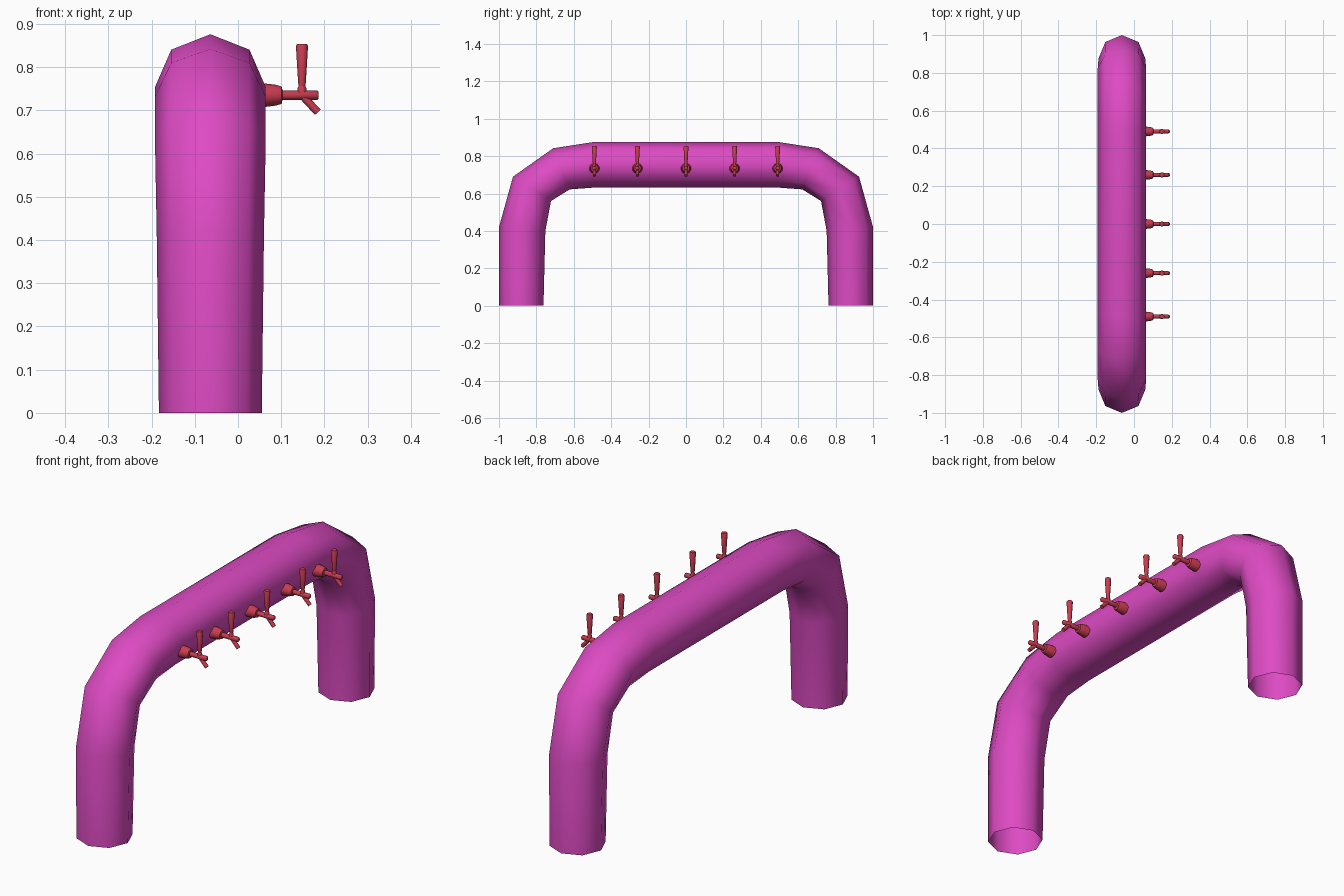
import bpy, bmesh, math
from mathutils import Vector

if "Cube" in bpy.data.objects:
    bpy.data.objects.remove(bpy.data.objects["Cube"])


def material(name, color):
    m = bpy.data.materials.new(name)
    m.diffuse_color = (*color, 1)
    m.use_nodes = True
    m.node_tree.nodes["Principled BSDF"].inputs["Base Color"].default_value = m.diffuse_color
    return m


def loft(bm, rings, cap):
    """Skin consecutive rings of points with quads, optionally closing the ends."""
    vs = [[bm.verts.new(p) for p in r] for r in rings]
    n = len(vs[0])
    for a, b in zip(vs, vs[1:]):
        for i in range(n):
            j = (i + 1) % n
            bm.faces.new((a[i], a[j], b[j], b[i]))
    if cap:
        bm.faces.new(vs[0][::-1])
        bm.faces.new(vs[-1])


def turned(bm, origin, direction, profile, n=10):
    """Lathe (distance, radius) pairs around an axis."""
    o, d = Vector(origin), Vector(direction).normalized()
    v = Vector((0, 1, 0))
    u = v.cross(d)
    angles = [2 * math.pi * i / n for i in range(n)]
    loft(bm, [[o + d * t + (u * math.cos(a) + v * math.sin(a)) * r for a in angles]
              for t, r in profile], True)


def make_mesh(bm, name, mat):
    bmesh.ops.recalc_face_normals(bm, faces=bm.faces)
    me = bpy.data.meshes.new(name)
    bm.to_mesh(me)
    bm.free()
    me.materials.append(mat)
    return me


def place(me, name, loc=(0, 0, 0), angle=50):
    ob = bpy.data.objects.new(name, me)
    ob.location = loc
    bpy.context.collection.objects.link(ob)
    bpy.ops.object.select_all(action='DESELECT')
    ob.select_set(True)
    bpy.context.view_layer.objects.active = ob
    bpy.ops.object.shade_smooth_by_angle(angle=math.radians(angle))
    return ob


pink = material("pink_pipe", (0.73, 0.07, 0.55))
red = material("red_tap", (0.58, 0.045, 0.08))

# Arched pipe: (outer y, outer z, inner y, inner z, half width) from foot to beam
CX = -0.064
half = [(1.0, 0.0, 0.762, 0.0, 0.119),
        (1.0, 0.42, 0.752, 0.40, 0.124),
        (0.925, 0.69, 0.722, 0.56, 0.128),
        (0.71, 0.842, 0.622, 0.622, 0.128),
        (0.49, 0.876, 0.49, 0.632, 0.128)]
path = half + [(-a, b, -c, d, w) for a, b, c, d, w in reversed(half)]
rings = []
for oy, oz, iy, iz, w in path:
    outer, inner = Vector((CX, oy, oz)), Vector((CX, iy, iz))
    c, h = (outer + inner) / 2, (outer - inner) / 2
    rings.append([c + h * math.cos(k * math.pi / 4)
                  + Vector((w * math.sin(k * math.pi / 4), 0, 0)) for k in range(8)])
bm = bmesh.new()
loft(bm, rings, False)
place(make_mesh(bm, "arched_pipe", pink), "arched_pipe", angle=60)

# Tap: mounting cone with barrel, collar, lever and spout
bm = bmesh.new()
Z = 0.735
turned(bm, (0, 0, Z), (1, 0, 0),
       [(0.055, 0.028), (0.088, 0.024), (0.101, 0.02), (0.103, 0.011),
        (0.183, 0.011), (0.186, 0.008)])
turned(bm, (0.148, 0, Z), (0, 0, 1), [(0, 0.01), (0.017, 0.01), (0.022, 0.007)])
turned(bm, (0.148, 0, Z), (0, 0, 1),
       [(0.015, 0.007), (0.03, 0.009), (0.114, 0.014), (0.118, 0.012)])
turned(bm, (0.148, 0, Z), (0.037, 0, -0.04), [(0, 0.009), (0.054, 0.009)])
tap = make_mesh(bm, "tap", red)
for i, y in enumerate((-0.49, -0.26, 0, 0.26, 0.49)):
    place(tap, f"tap_{i + 1}", (0, y, 0))
